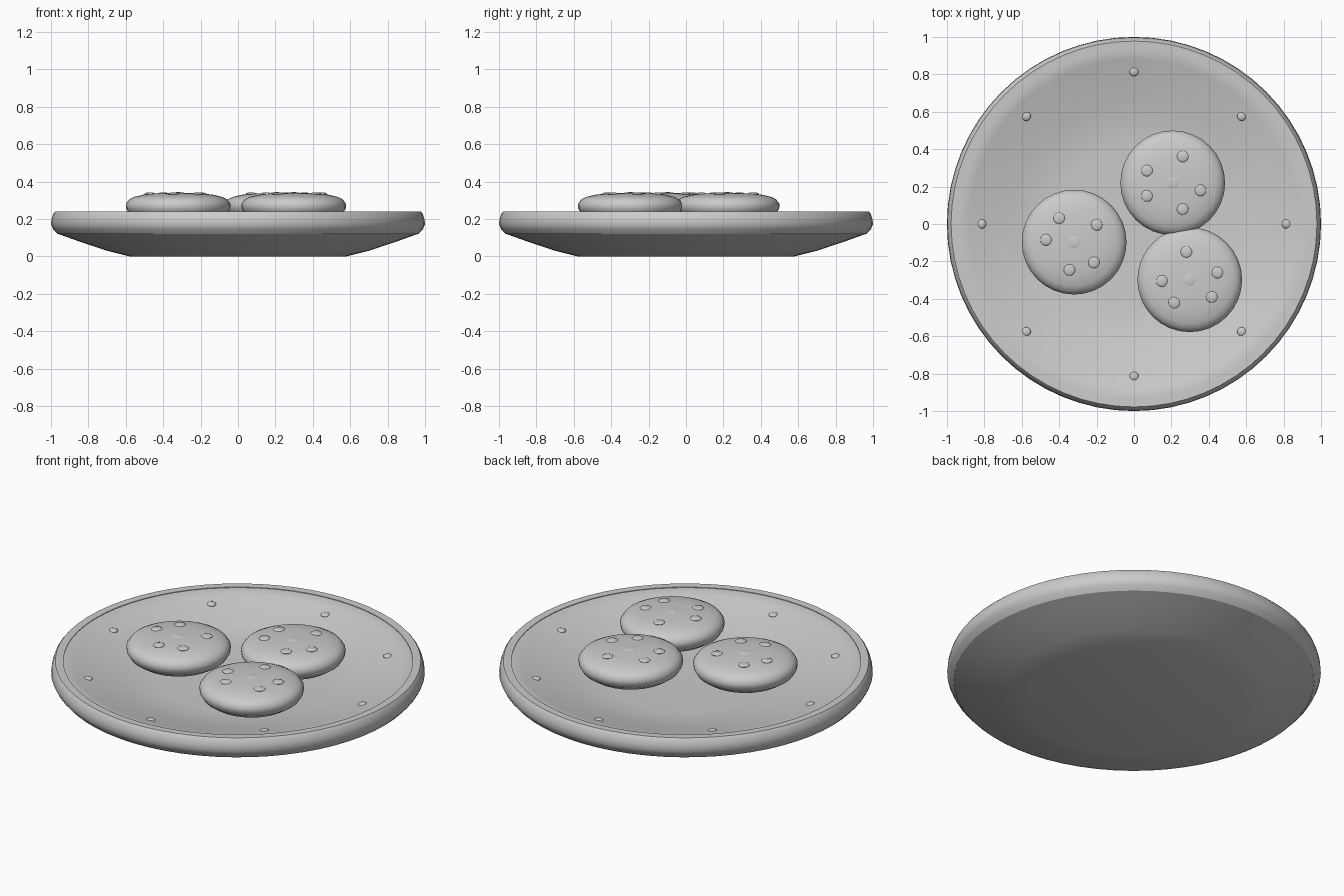
import bpy, bmesh, math
from mathutils import Matrix

cube = bpy.data.objects.get("Cube")
if cube:
    bpy.data.objects.remove(cube)

grey = bpy.data.materials.new("light_grey")
grey.use_nodes = True
colour = (0.6, 0.6, 0.6, 1)
grey.diffuse_color = colour
grey.node_tree.nodes["Principled BSDF"].inputs["Base Color"].default_value = colour


def finish(name, bm, location):
    bmesh.ops.recalc_face_normals(bm, faces=bm.faces)
    mesh = bpy.data.meshes.new(name)
    bm.to_mesh(mesh)
    bm.free()
    mesh.materials.append(grey)
    obj = bpy.data.objects.new(name, mesh)
    bpy.context.collection.objects.link(obj)
    obj.location = location
    bpy.ops.object.select_all(action="DESELECT")
    obj.select_set(True)
    bpy.context.view_layer.objects.active = obj
    bpy.ops.object.shade_smooth_by_angle(angle=math.radians(45))


def lathe(name, profile, segments, location=(0, 0, 0)):
    """Turn a (radius, height) profile around z."""
    bm = bmesh.new()
    verts = [bm.verts.new((r, 0, z)) for r, z in profile]
    edges = [bm.edges.new(pair) for pair in zip(verts, verts[1:])]
    bmesh.ops.spin(bm, geom=verts + edges, cent=(0, 0, 0), axis=(0, 0, 1),
                   angle=math.tau, steps=segments, use_duplicate=False)
    bmesh.ops.remove_doubles(bm, verts=bm.verts, dist=0.0005)
    finish(name, bm, location)


def dome(name, location, radius, height):
    """A flattened ball."""
    bm = bmesh.new()
    bmesh.ops.create_uvsphere(bm, u_segments=16, v_segments=8, radius=1,
                              matrix=Matrix.Diagonal((radius, radius, height, 1)))
    finish(name, bm, location)


# Shallow dish of the plate
lathe("plate_dish", [(0, 0), (0.58, 0), (0.7, 0.03), (0.85, 0.08), (0.965, 0.121),
                     (0.965, 0.23), (0.937, 0.236), (0.88, 0.22), (0.8, 0.198),
                     (0.65, 0.16), (0.54, 0.138), (0.42, 0.13), (0, 0.13)], 64)

# Rounded rim with a closed section
lathe("plate_rim", [(0.935, 0.19), (0.935, 0.239), (0.978, 0.24), (0.987, 0.229),
                    (0.997, 0.2), (1, 0.17), (0.988, 0.145), (0.965, 0.119),
                    (0.935, 0.19)], 64)

# Small studs around the inside of the plate
for i in range(8):
    a = i * math.tau / 8
    dome(f"plate_stud_{i + 1}", (0.815 * math.cos(a), 0.815 * math.sin(a), 0.2), 0.025, 0.012)

# Three cookies, each with scattered chips and one flat chip in the middle
cookie = [(0, 0.17), (0.15, 0.176), (0.22, 0.2), (0.262, 0.228), (0.278, 0.255),
          (0.28, 0.28), (0.262, 0.305), (0.235, 0.318), (0.19, 0.329),
          (0.13, 0.336), (0, 0.34)]
cookies = [
    ((-0.32, -0.097), [(-0.4, 0.03), (-0.2, -0.005), (-0.47, -0.085),
                       (-0.215, -0.205), (-0.345, -0.245)]),
    ((0.207, 0.22), [(0.26, 0.36), (0.07, 0.285), (0.355, 0.18),
                     (0.07, 0.15), (0.26, 0.08)]),
    ((0.298, -0.298), [(0.28, -0.15), (0.445, -0.26), (0.15, -0.305),
                       (0.415, -0.39), (0.215, -0.42)]),
]
for n, ((x, y), chips) in enumerate(cookies, 1):
    lathe(f"cookie_{n}", cookie, 32, (x, y, 0))
    dome(f"cookie_{n}_middle_chip", (x, y, 0.34), 0.031, 0.003)
    for k, (cx, cy) in enumerate(chips, 1):
        dome(f"cookie_{n}_chip_{k}", (cx, cy, 0.334), 0.031, 0.008)
